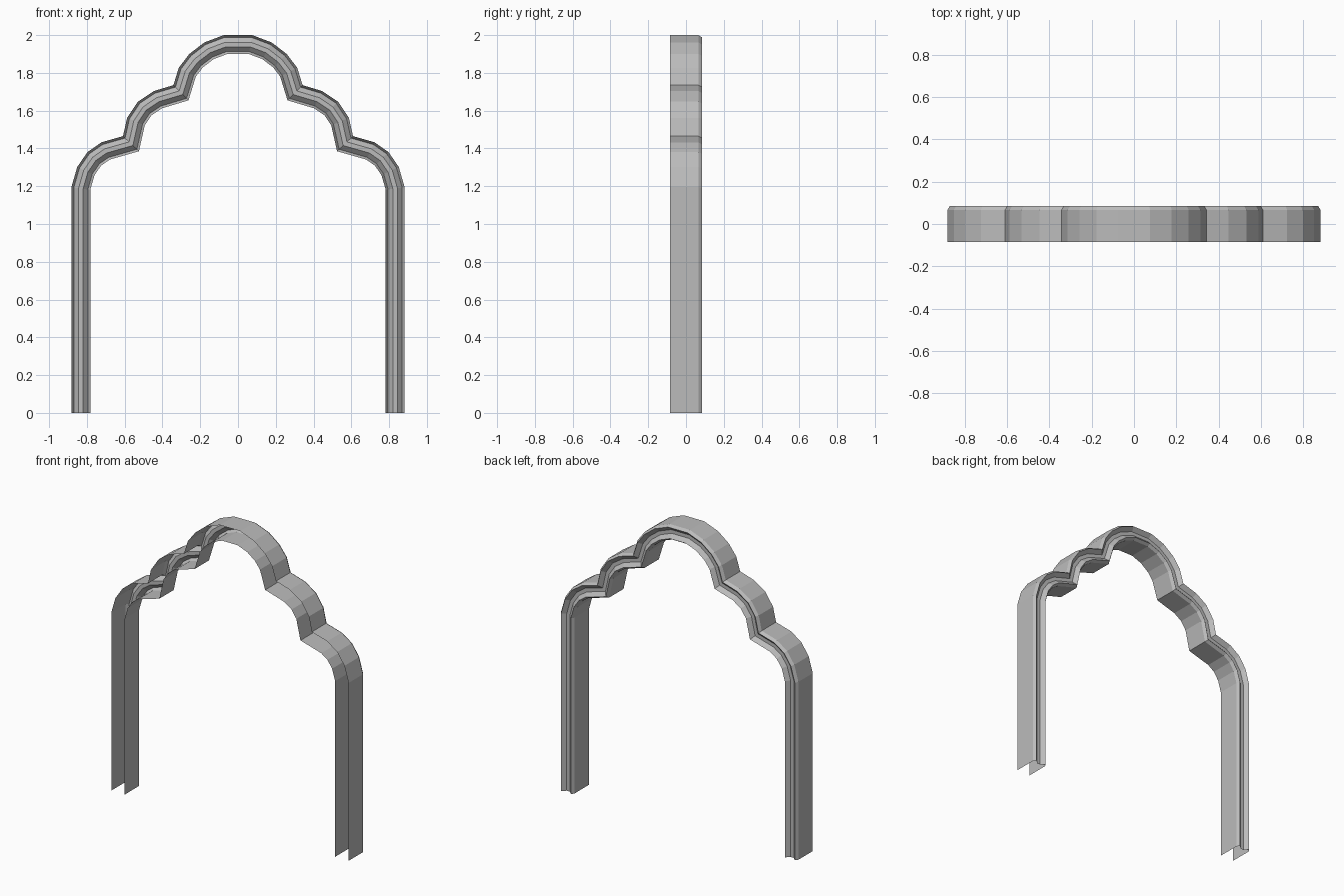
import bpy
import bmesh
from math import sin, cos, radians
from mathutils import Vector

cube = bpy.data.objects.get("Cube")
if cube:
    bpy.data.objects.remove(cube, do_unlink=True)

HALF_DEPTH = 0.086
WIDTH = 0.1

stone = bpy.data.materials.new("grey stone")
stone.use_nodes = True
stone.diffuse_color = (0.5, 0.5, 0.5, 1)
stone.node_tree.nodes["Principled BSDF"].inputs["Base Color"].default_value = (0.5, 0.5, 0.5, 1)


def arc(cx, cz, radius, angles):
    """Points on an arc, angles measured from straight up towards +x."""
    return [Vector((cx + radius * sin(radians(a)), cz + radius * cos(radians(a)))) for a in angles]


# Outer outline of one half: crown lobe, two shoulder lobes, straight post
half = arc(0, 1.646, 0.362, (12, 29.5, 45.5, 60))
half.append(Vector((0.342, 1.735)))
half += arc(0.345, 1.462, 0.262, (22.5, 45, 67.5))
half.append(Vector((0.609, 1.465)))
half += arc(0.612, 1.195, 0.262, (25, 45, 66))
half += [Vector((0.882, 1.195)), Vector((0.882, 0))]
path = [Vector((-p.x, p.y)) for p in reversed(half)] + half

# Open channel section: (inward offset, y), with a grooved back face
back = HALF_DEPTH
section = [(0, -back), (0, back - 0.02), (0.013, back), (0.038, back - 0.025)]
section += [(WIDTH - d, y) for d, y in reversed(section)]


def inward_miter(i):
    """Direction that offsets corner i inwards by one unit of width."""
    normals = []
    for a, b in ((i - 1, i), (i, i + 1)):
        if a >= 0 and b < len(path):
            d = (path[b] - path[a]).normalized()
            normals.append(Vector((d.y, -d.x)))
    m = sum(normals, Vector((0, 0))).normalized()
    return m / m.dot(normals[0])


# Sweep the section along the outline with mitred corners
bm = bmesh.new()
rings = []
for i, p in enumerate(path):
    m = inward_miter(i)
    rings.append([bm.verts.new((p.x + m.x * d, y, p.y + m.y * d)) for d, y in section])
for r0, r1 in zip(rings, rings[1:]):
    for k in range(len(section) - 1):
        bm.faces.new((r0[k], r0[k + 1], r1[k + 1], r1[k]))
bmesh.ops.recalc_face_normals(bm, faces=bm.faces)

# Make the outer walls and moulding face outwards
bm.faces.ensure_lookup_table()
bm.normal_update()
if bm.faces[0].normal.x > 0:
    bmesh.ops.reverse_faces(bm, faces=bm.faces)

mesh = bpy.data.meshes.new("arch_frame")
bm.to_mesh(mesh)
bm.free()
mesh.materials.append(stone)
frame = bpy.data.objects.new("arch_frame", mesh)
bpy.context.collection.objects.link(frame)
